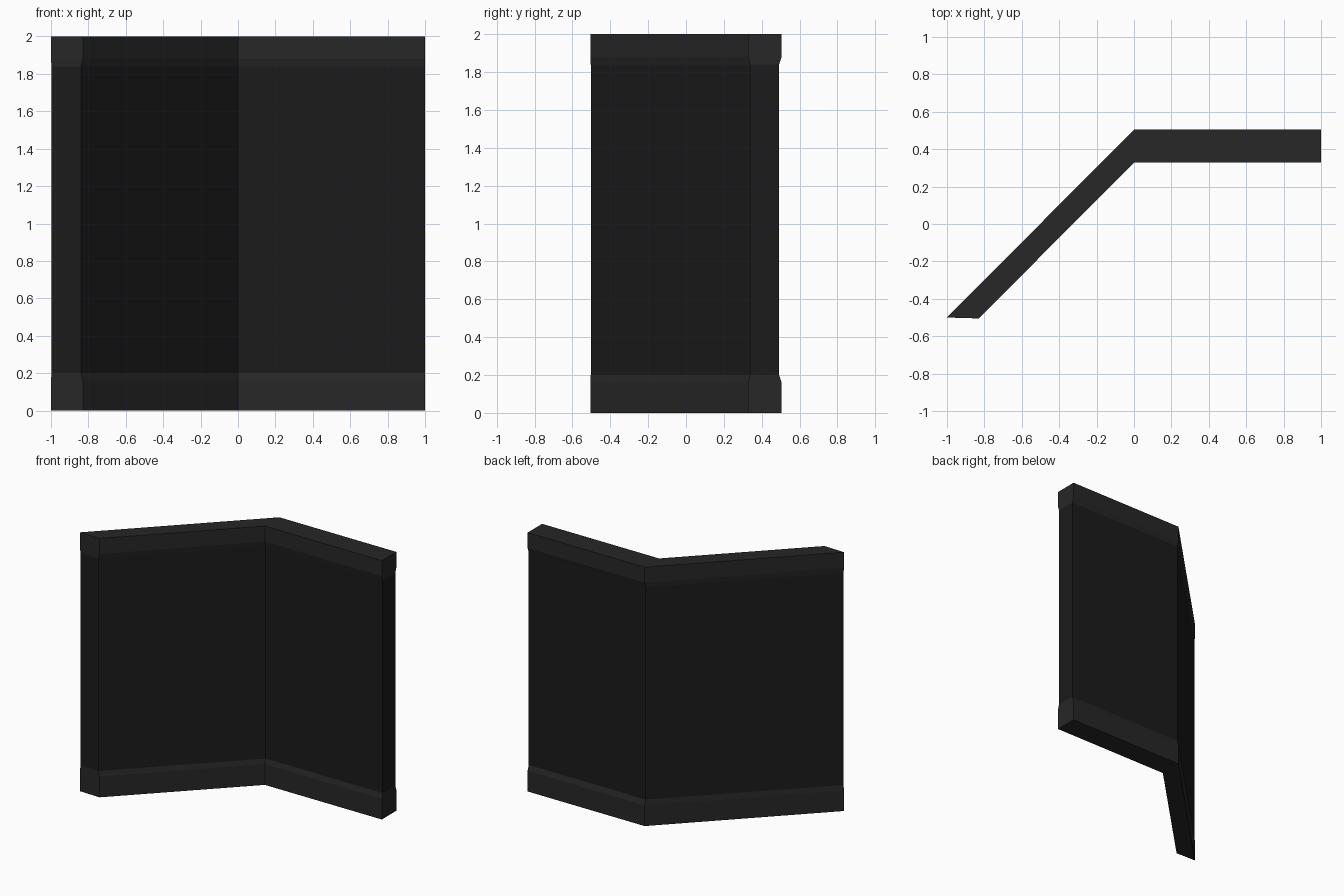
import bpy, bmesh

if "Cube" in bpy.data.objects:
    bpy.data.objects.remove(bpy.data.objects["Cube"])

# Plan outlines of the angled wall: wide at the trims, slimmer between them
TRIM = [(-1, -0.5), (-0.83, -0.505), (0, 0.328), (1, 0.328), (1, 0.505), (0, 0.505)]
WALL = [(-0.997, -0.5), (-0.84, -0.503), (0, 0.338), (1, 0.338), (1, 0.492), (0, 0.492)]


def material(name, color):
    mat = bpy.data.materials.new(name)
    mat.diffuse_color = (*color, 1)
    mat.use_nodes = True
    mat.node_tree.nodes["Principled BSDF"].inputs["Base Color"].default_value = mat.diffuse_color
    return mat


def loft(name, sections, mat, cap_bottom=False, cap_top=False):
    """Stack plan outlines at given heights and skin the sides."""
    bm = bmesh.new()
    rings = [[bm.verts.new((x, y, z)) for x, y in outline] for outline, z in sections]
    n = len(rings[0])
    for a, b in zip(rings, rings[1:]):
        for i in range(n):
            j = (i + 1) % n
            bm.faces.new((a[i], a[j], b[j], b[i]))
    # Caps are split at the bend into two quads
    for ring, wanted in ((rings[0], cap_bottom), (rings[-1], cap_top)):
        if wanted:
            bm.faces.new((ring[0], ring[1], ring[2], ring[5]))
            bm.faces.new((ring[5], ring[2], ring[3], ring[4]))
    bmesh.ops.recalc_face_normals(bm, faces=bm.faces)
    mesh = bpy.data.meshes.new(name)
    bm.to_mesh(mesh)
    bm.free()
    mesh.materials.append(mat)
    obj = bpy.data.objects.new(name, mesh)
    bpy.context.collection.objects.link(obj)
    return obj


wall_mat = material("wall_dark", (0.011, 0.011, 0.011))
trim_mat = material("trim_dark", (0.021, 0.020, 0.021))

# Bottom trim, wall panel and top trim
loft("bottom_trim", [(TRIM, 0), (TRIM, 0.16), (WALL, 0.2)], trim_mat, cap_bottom=True)
loft("wall_panel", [(WALL, 0.2), (WALL, 1.84)], wall_mat)
loft("top_trim", [(WALL, 1.84), (TRIM, 1.88), (TRIM, 2)], trim_mat, cap_top=True)
